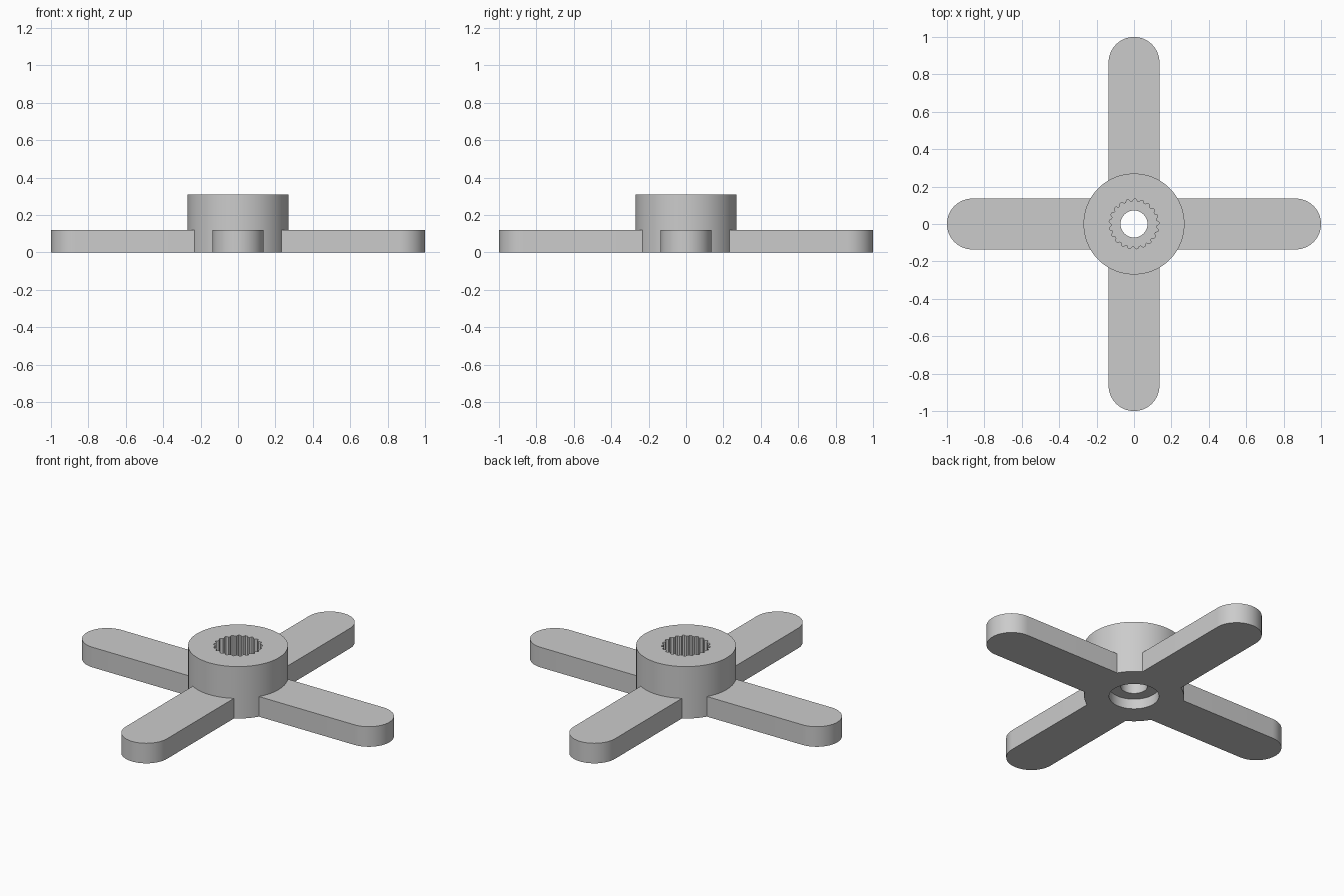
import bpy, bmesh
from math import sin, cos, pi, asin

cube = bpy.data.objects.get("Cube")
if cube:
    bpy.data.objects.remove(cube, do_unlink=True)

HUB_R, HUB_H = 0.27, 0.31
ARM_R, ARM_H = 0.136, 0.12
TEETH = 21
SEG = TEETH * 4

grey = bpy.data.materials.new("grey plastic")
grey.use_nodes = True
colour = (0.6, 0.6, 0.6, 1)
grey.diffuse_color = colour
grey.node_tree.nodes["Principled BSDF"].inputs["Base Color"].default_value = colour


def finish(name, bm):
    bmesh.ops.recalc_face_normals(bm, faces=bm.faces)
    mesh = bpy.data.meshes.new(name)
    bm.to_mesh(mesh)
    bm.free()
    mesh.materials.append(grey)
    obj = bpy.data.objects.new(name, mesh)
    bpy.context.collection.objects.link(obj)
    bpy.ops.object.select_all(action="DESELECT")
    obj.select_set(True)
    bpy.context.view_layer.objects.active = obj
    bpy.ops.object.shade_smooth_by_angle(angle=pi / 7)
    return obj


# Hub: closed lathe profile (radius, height, tooth depth)
profile = [
    (HUB_R, 0, 0), (HUB_R, HUB_H, 0),            # outer wall
    (0.133, HUB_H, 0.012), (0.133, 0.125, 0.012),  # toothed socket
    (0.072, 0.125, 0), (0.072, 0.06, 0),         # screw hole
    (0.135, 0.06, 0), (0.135, 0, 0),             # recess underneath
]
bm = bmesh.new()
rings = []
for radius, z, depth in profile:
    ring = []
    for i in range(SEG):
        a = 2 * pi * i / SEG
        r = radius - (depth if i % 4 > 1 else 0)
        ring.append(bm.verts.new((r * cos(a), r * sin(a), z)))
    rings.append(ring)
for k, low in enumerate(rings):
    high = rings[(k + 1) % len(rings)]
    for i in range(SEG):
        j = (i + 1) % SEG
        bm.faces.new((low[i], low[j], high[j], high[i]))
finish("splined_hub", bm)


# Arms: round tip, inner end curved to follow the hub wall
def arm(name, turn):
    seat = HUB_R - 0.002
    half = asin(ARM_R / seat)
    outline = []
    for i in range(33):
        a = -pi / 2 + pi * i / 32
        outline.append((1 - ARM_R + ARM_R * cos(a), ARM_R * sin(a)))
    for i in range(13):
        a = half - 2 * half * i / 12
        outline.append((seat * cos(a), seat * sin(a)))
    c, s = cos(turn), sin(turn)
    bm = bmesh.new()
    base = bm.faces.new([bm.verts.new((x * c - y * s, x * s + y * c, 0)) for x, y in outline])
    top = bmesh.ops.extrude_face_region(bm, geom=[base])["geom"]
    bmesh.ops.translate(bm, vec=(0, 0, ARM_H),
                        verts=[g for g in top if isinstance(g, bmesh.types.BMVert)])
    finish(name, bm)


for n, name in enumerate(("left_arm", "back_arm", "right_arm", "front_arm")):
    arm(name, n * pi / 2)
